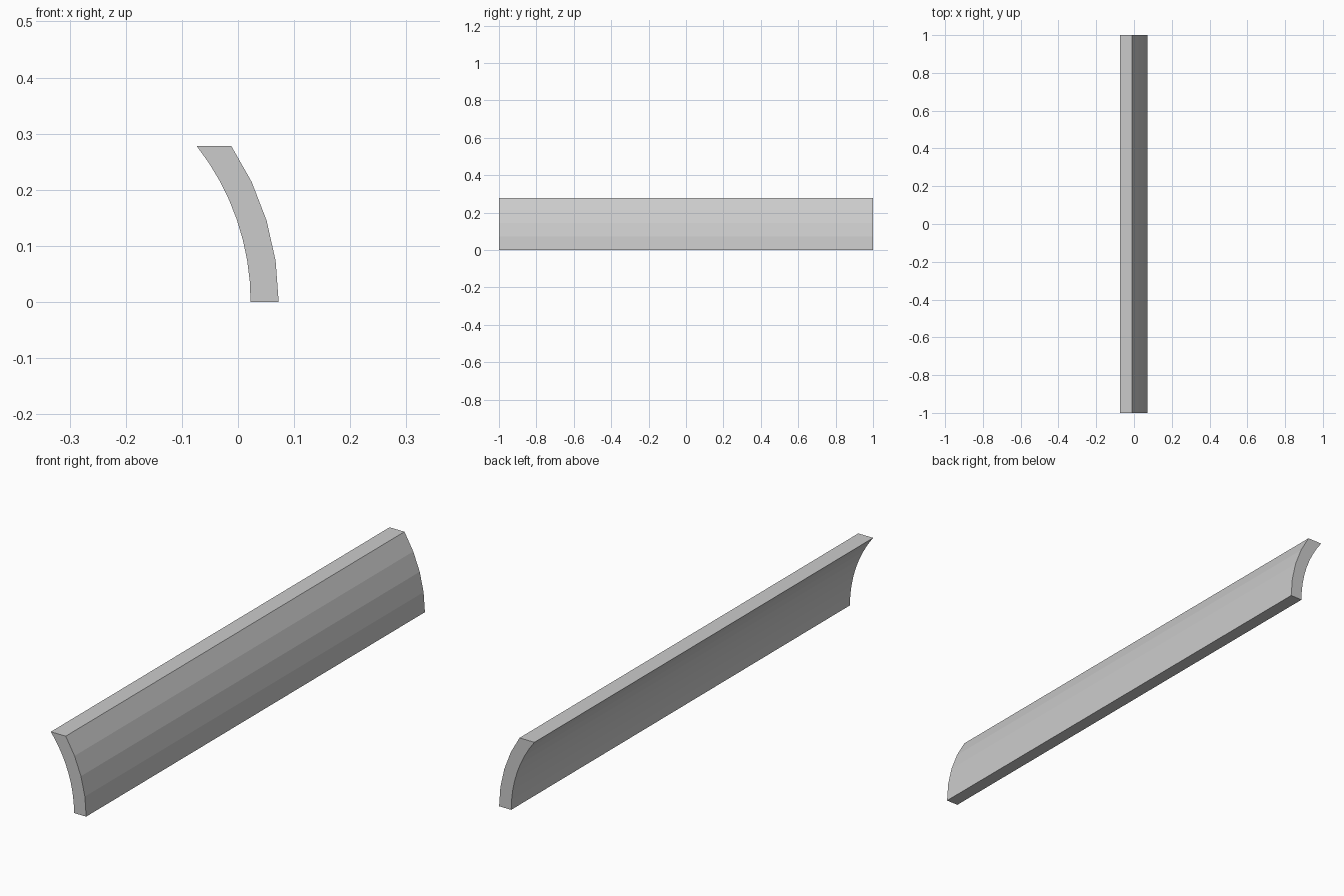
import bpy, bmesh, math

if "Cube" in bpy.data.objects:
    bpy.data.objects.remove(bpy.data.objects["Cube"])

HEIGHT = 0.278
HALF_LENGTH = 1.0
CENTRE_X = -0.4275   # shared centre of both arcs


def arc(radius, steps):
    """Points on an arc rising from z = 0 to the flat top."""
    end = math.asin(HEIGHT / radius)
    return [(CENTRE_X + radius * math.cos(end * i / steps),
             radius * math.sin(end * i / steps)) for i in range(steps + 1)]


# Curved cross-section: faceted outer face, finer inner face
profile = arc(0.5, 4) + arc(0.45, 8)[::-1]

# Extrude the cross-section along y
bm = bmesh.new()
face = bm.faces.new([bm.verts.new((x, -HALF_LENGTH, z)) for x, z in profile])
result = bmesh.ops.extrude_face_region(bm, geom=[face], use_keep_orig=True)
moved = [g for g in result["geom"] if isinstance(g, bmesh.types.BMVert)]
bmesh.ops.translate(bm, verts=moved, vec=(0, 2 * HALF_LENGTH, 0))
bmesh.ops.recalc_face_normals(bm, faces=bm.faces)

mesh = bpy.data.meshes.new("curved_panel")
bm.to_mesh(mesh)
bm.free()
panel = bpy.data.objects.new("curved_panel", mesh)
bpy.context.collection.objects.link(panel)
